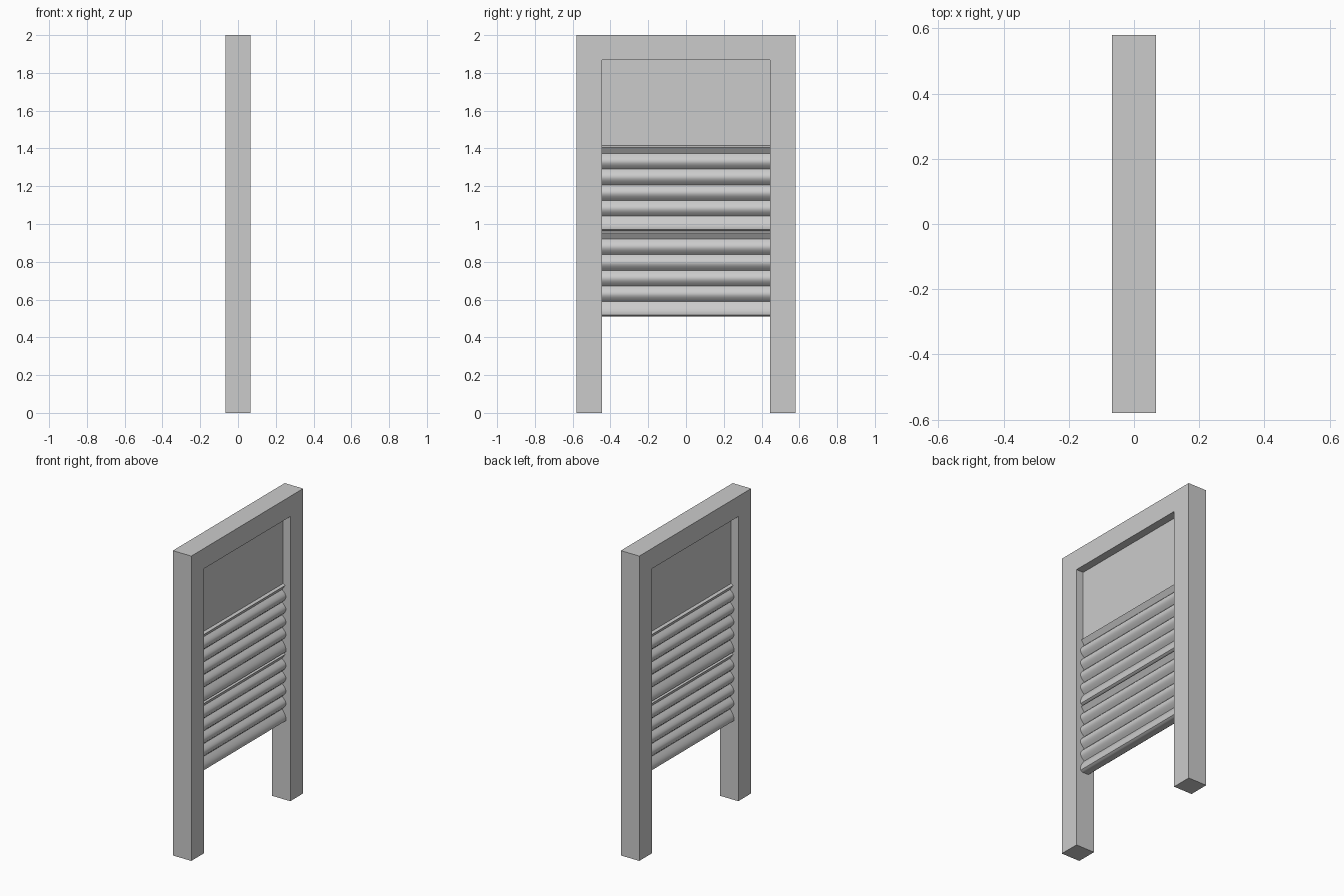
import bpy, bmesh, math
from mathutils import Vector

if "Cube" in bpy.data.objects:
    bpy.data.objects.remove(bpy.data.objects["Cube"])


def extrude_profile(name, pts, to_start, sweep, smooth=False):
    """Fill a closed 2D outline and extrude it along a vector."""
    bm = bmesh.new()
    face = bm.faces.new([bm.verts.new(to_start(a, b)) for a, b in pts])
    ext = bmesh.ops.extrude_face_region(bm, geom=[face], use_keep_orig=True)
    verts = [g for g in ext["geom"] if isinstance(g, bmesh.types.BMVert)]
    bmesh.ops.translate(bm, verts=verts, vec=Vector(sweep))
    bmesh.ops.recalc_face_normals(bm, faces=bm.faces)
    mesh = bpy.data.meshes.new(name)
    bm.to_mesh(mesh)
    bm.free()
    obj = bpy.data.objects.new(name, mesh)
    bpy.context.collection.objects.link(obj)
    if smooth:
        bpy.ops.object.select_all(action='DESELECT')
        obj.select_set(True)
        bpy.context.view_layer.objects.active = obj
        bpy.ops.object.shade_smooth_by_angle(angle=math.radians(35))
    return obj


HALF_D, OUT, INN = 0.067, 0.58, 0.446
TOP, RAIL = 2.0, 1.867
SEG, PITCH = 0.4525, 0.083
CREASE, PEAK = 0.008, 0.036

# Square-section frame: two legs and a top rail in one piece
frame = [(-OUT, 0), (-INN, 0), (-INN, RAIL), (INN, RAIL),
         (INN, 0), (OUT, 0), (OUT, TOP), (-OUT, TOP)]
extrude_profile("frame", frame, lambda y, z: (-HALF_D, y, z), (2 * HALF_D, 0, 0))

# Flat upper board
z_top = RAIL - SEG
board = [(-0.015, z_top), (0.015, z_top), (0.015, RAIL), (-0.015, RAIL)]
extrude_profile("upper_board", board, lambda x, z: (x, -INN, z), (0, 2 * INN, 0))


def ridges(z0):
    """Half profile of one ribbed section, from its top edge downwards."""
    pts = [(0.015, z0), (0.03, z0 - 0.009)]
    z = z0 - 0.041
    for _ in range(4):                       # rounded ribs
        for i in range(8):
            t = i / 8
            pts.append((CREASE + (PEAK - CREASE) * math.sin(math.pi * t), z - PITCH * t))
        z -= PITCH
    for i in range(8):                       # fuller last rib
        t = i / 7
        pts.append((CREASE + (PEAK - CREASE) * math.sin(math.pi * 0.6 * t), z - 0.07 * t))
    pts.append((0.024, z0 - SEG + 0.002))
    return pts


# Two ribbed sections stacked below the board
for label, z0 in (("upper", z_top), ("lower", z_top - SEG)):
    half = ridges(z0) + [(0.015, z0 - SEG)]
    outline = half + [(-x, z) for x, z in reversed(half)]
    extrude_profile(label + "_scrubbing_ribs", outline,
                    lambda x, z: (x, -INN, z), (0, 2 * INN, 0), smooth=True)
